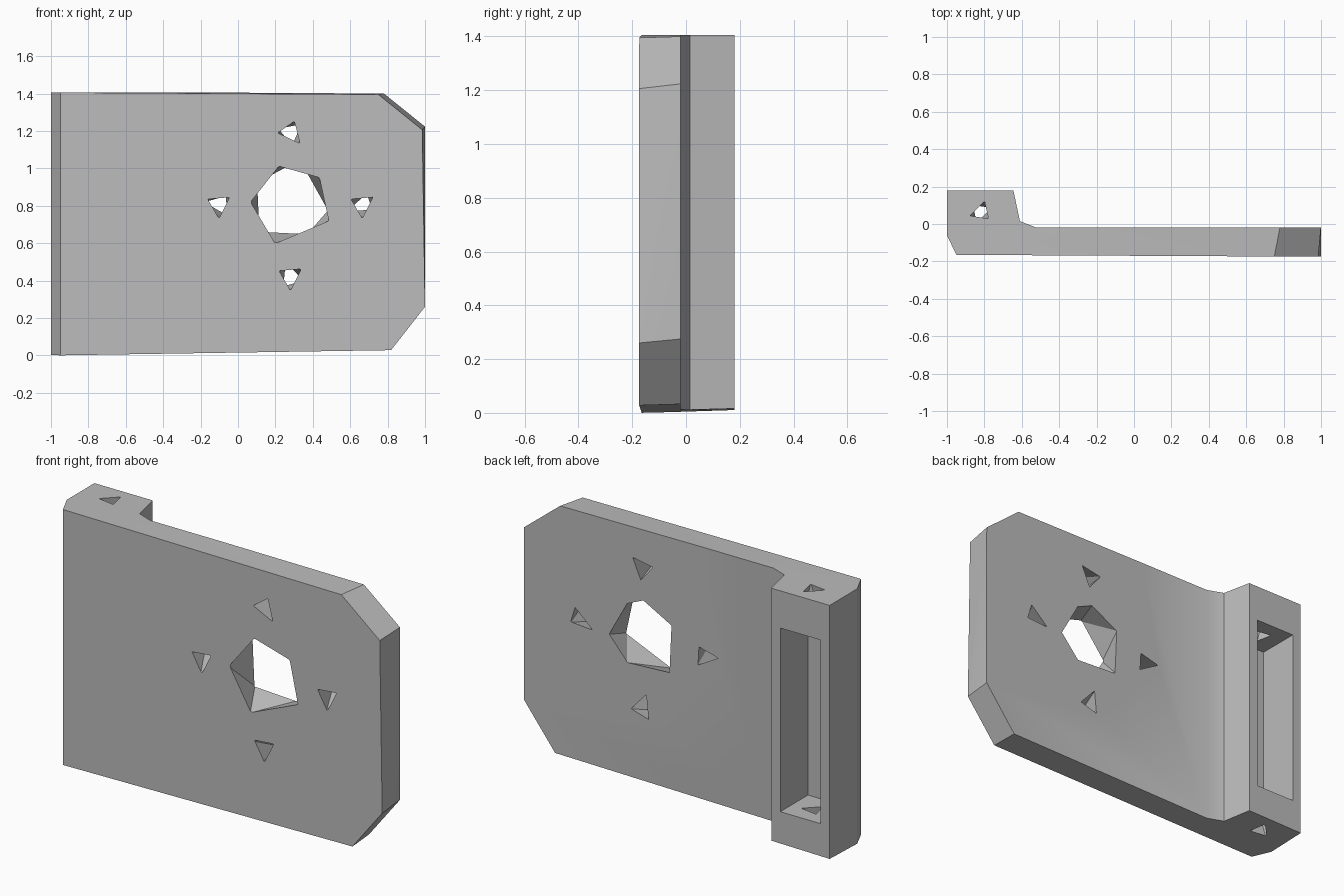
import bpy, bmesh, math
from mathutils import Vector

if "Cube" in bpy.data.objects:
    bpy.data.objects.remove(bpy.data.objects["Cube"])

grey = bpy.data.materials.new("matte_grey")
grey.use_nodes = True
grey.diffuse_color = (0.5, 0.5, 0.5, 1)
grey.node_tree.nodes["Principled BSDF"].inputs["Base Color"].default_value = (0.5, 0.5, 0.5, 1)

HEIGHT, FRONT, BACK = 1.405, -0.175, -0.02


def make_object(name, bm):
    bmesh.ops.recalc_face_normals(bm, faces=bm.faces[:])
    mesh = bpy.data.meshes.new(name)
    bm.to_mesh(mesh)
    bm.free()
    mesh.materials.append(grey)
    obj = bpy.data.objects.new(name, mesh)
    bpy.context.collection.objects.link(obj)
    return obj


def slice_off(bm, a, b, c):
    """Cut along the plane through three points, keeping the middle of the plate."""
    a, b, c = Vector(a), Vector(b), Vector(c)
    normal = (b - a).cross(c - a).normalized()
    if normal.dot(Vector((0.2, -0.1, 0.7)) - a) > 0:
        normal = -normal
    bmesh.ops.bisect_plane(bm, geom=bm.verts[:] + bm.edges[:] + bm.faces[:],
                           plane_co=a, plane_no=normal, clear_outer=True)
    open_edges = [e for e in bm.edges if e.is_boundary]
    bmesh.ops.holes_fill(bm, edges=open_edges, sides=0)


def cut_hull(target, name, points):
    """Remove the convex hull of the points from the target."""
    bm = bmesh.new()
    for p in points:
        bm.verts.new(p)
    bmesh.ops.convex_hull(bm, input=bm.verts[:])
    cutter = make_object(name, bm)
    cutter.hide_render = True
    mod = target.modifiers.new(name, 'BOOLEAN')
    mod.object, mod.operation, mod.solver = cutter, 'DIFFERENCE', 'EXACT'
    bpy.context.view_layer.objects.active = target
    bpy.ops.object.modifier_apply(modifier=name)
    bpy.data.objects.remove(cutter)


# Plate and rear block share one extruded profile
profile = [(-1, 0.18), (-0.645, 0.18), (-0.61, 0.015), (-0.52, BACK),
           (1, BACK), (1, FRONT), (-0.95, -0.165), (-1, -0.06)]
bm = bmesh.new()
base = bm.faces.new([bm.verts.new((x, y, 0)) for x, y in profile])
top = bmesh.ops.extrude_face_region(bm, geom=[base])
bmesh.ops.translate(bm, vec=(0, 0, HEIGHT),
                    verts=[v for v in top["geom"] if isinstance(v, bmesh.types.BMVert)])

# Slightly tapering edges, then the two cut corners
slice_off(bm, (-0.95, FRONT, 0), (0.82, FRONT, 0.028), (0.82, BACK, 0.033))
slice_off(bm, (-0.95, FRONT, HEIGHT), (0.75, FRONT, 1.395), (0.78, BACK, 1.4))
slice_off(bm, (0.985, FRONT, 1.21), (1, FRONT, 0.26), (1, BACK, 1.18))
slice_off(bm, (0.75, FRONT, 1.395), (0.98, FRONT, 1.21), (0.78, BACK, 1.4))
slice_off(bm, (0.82, FRONT, 0.03), (1, FRONT, 0.26), (1, BACK, 0.275))
bracket = make_object("mounting_plate", bm)

# Slot in the back of the block
cut_hull(bracket, "slot", [(x, y, z) for x in (-0.945, -0.7)
                           for y in (-0.06, 0.25) for z in (0.19, 1.2)])


# Twisted holes through the plate: front outline, back outline
def plate_hole(name, cx, cz, front, back):
    cut_hull(bracket, name,
             [(cx + x, FRONT - 0.004, cz + z) for x, z in front]
             + [(cx + x, BACK + 0.003, cz + z) for x, z in back])


plate_hole("centre_hole", 0.28, 0.805,
           [(-0.21, 0.015), (-0.06, 0.205), (0.155, 0.145), (0.205, -0.085), (-0.08, -0.205)],
           [(0.09, 0.168), (-0.006, 0.21), (-0.177, 0.118), (-0.165, -0.143),
            (0.09, -0.156), (0.2, -0.03)])
pointing_down = [(-0.058, 0.03), (0.055, 0.04), (0, -0.07)]
plate_hole("upper_hole", 0.28, 1.19, [(-0.065, 0), (0.02, 0.06), (0.05, -0.055)],
           [(0.058, 0.045), (-0.064, 0.022), (0.009, -0.066)])
plate_hole("lower_hole", 0.28, 0.42, pointing_down,
           [(-0.024, 0.08), (-0.037, -0.05), (0.067, -0.02)])
plate_hole("right_hole", -0.102, 0.805, pointing_down,
           [(0.037, 0.045), (-0.079, 0.015), (0.043, -0.055)])
plate_hole("left_hole", 0.665, 0.805, pointing_down,
           [(0.024, 0.06), (-0.08, -0.034), (0.05, -0.025)])

# Small holes from both ends of the block into the slot
outer = [(-0.875, 0.045), (-0.8, 0.12), (-0.78, 0.03)]
inner = [(-1.64 - x, 0.13 - y) for x, y in outer]
for name, z_out, z_in in (("top_hole", HEIGHT + 0.01, 1.19), ("bottom_hole", -0.01, 0.2)):
    cut_hull(bracket, name, [(x, y, z_out) for x, y in outer]
             + [(x, y, z_in) for x, y in inner])

# Soft fillet beside the block, crisp edges elsewhere
bpy.ops.object.select_all(action='DESELECT')
bracket.select_set(True)
bpy.context.view_layer.objects.active = bracket
bpy.ops.object.shade_smooth_by_angle(angle=math.radians(25))
